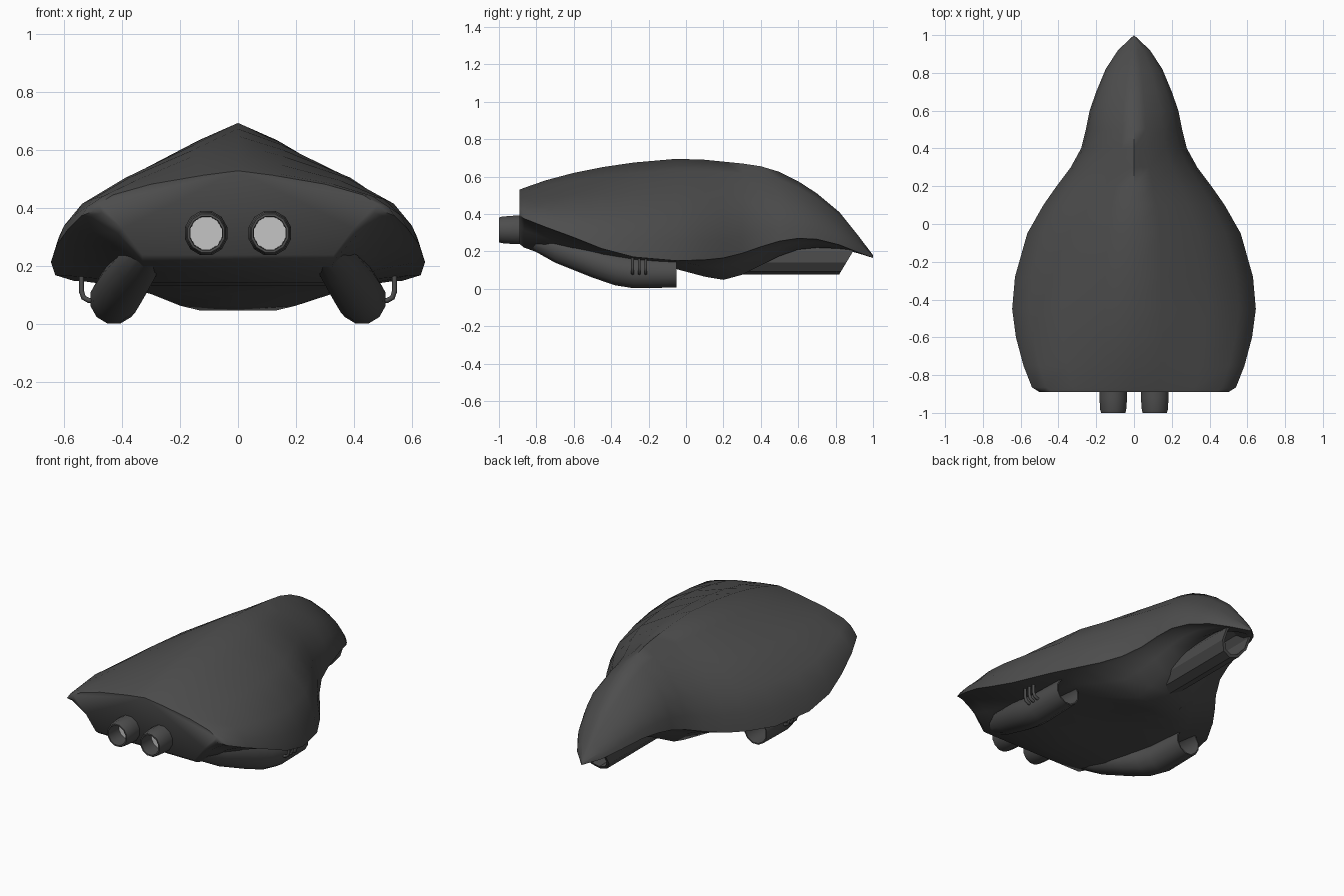
import bpy, bmesh, math
from mathutils import Vector

if "Cube" in bpy.data.objects:
    bpy.data.objects.remove(bpy.data.objects["Cube"])


def material(name, v):
    m = bpy.data.materials.new(name)
    m.diffuse_color = (v, v, v, 1)
    m.use_nodes = True
    m.node_tree.nodes["Principled BSDF"].inputs["Base Color"].default_value = m.diffuse_color
    return m


HULL = material("dark grey", 0.075)
GLOW = material("pale grey", 0.56)


def loft(name, rings, mat, cap_start=True, cap_end=True, angle=50):
    """Skin a list of equal-length point rings."""
    bm = bmesh.new()
    vs = [[bm.verts.new(p) for p in r] for r in rings]
    n = len(rings[0])
    for a, b in zip(vs, vs[1:]):
        for i in range(n):
            j = (i + 1) % n
            bm.faces.new((a[i], a[j], b[j], b[i]))
    if cap_start:
        bm.faces.new(vs[0][::-1])
    if cap_end:
        bm.faces.new(vs[-1])
    bmesh.ops.remove_doubles(bm, verts=bm.verts, dist=0.0005)
    bmesh.ops.recalc_face_normals(bm, faces=bm.faces)
    me = bpy.data.meshes.new(name)
    bm.to_mesh(me)
    bm.free()
    ob = bpy.data.objects.new(name, me)
    bpy.context.collection.objects.link(ob)
    me.materials.append(mat)
    bpy.ops.object.select_all(action='DESELECT')
    ob.select_set(True)
    bpy.context.view_layer.objects.active = ob
    bpy.ops.object.shade_smooth_by_angle(angle=math.radians(angle))
    return ob


def ring(x, y, z, r, n=12, shear=0.0):
    """Circle facing along y; shear slants it."""
    pts = []
    for i in range(n):
        a = math.tau * (i + 0.5) / n
        dz = r * math.sin(a) / math.cos(math.pi / n)
        pts.append((x + r * math.cos(a), y + shear * dz, z + dz))
    return pts


# Hull stations: y, half width, ridge z, rim z, keel half width, keel z
stations = [
    (-.89, .50, .53, .39, .33, .24), (-.865, .54, .54, .375, .33, .22),
    (-.75, .585, .58, .33, .32, .18), (-.6, .625, .62, .275, .32, .145),
    (-.45, .645, .65, .215, .32, .135), (-.28, .63, .675, .17, .32, .13),
    (-.05, .565, .695, .15, .30, .105), (.1, .48, .69, .155, .20, .065),
    (.2, .41, .68, .165, .13, .048), (.3, .335, .67, .19, .13, .075),
    (.4, .28, .655, .225, .12, .125), (.5, .255, .625, .255, .11, .175),
    (.6, .235, .575, .27, .10, .21), (.7, .20, .51, .265, .10, .22),
    (.82, .15, .41, .235, .08, .215), (.92, .085, .285, .195, .04, .19),
    (1.0, 0, .18, .165, 0, .165),
]
dome = [(0, 1), (.24, .89), (.6, .67), (.86, .41), (.96, .19), (1, 0)]

# Hull with domed shell and hollow-sided keel
rings = []
for y, w, top, rim, kw, kz in stations:
    half = [(u * w, rim + v * (top - rim)) for u, v in dome]
    half += [(w * .94, rim + (kz - rim) * .03),
             (w + (kw - w) * .6, rim + (kz - rim) * .4),
             (kw, kz),
             (0, kz + (.04 if .45 < y < .9 else 0))]
    full = half + [(-x, z) for x, z in half[-2:0:-1]]
    rings.append([(x, y, z) for x, z in full])
loft("hull", rings, HULL, cap_end=False, angle=60)

# Slanted open barrel under the nose
loft("nose_barrel", [ring(0, .2, .17, .09, 10), ring(0, .875, .17, .09, 10, .6),
                     ring(0, .875, .17, .075, 10, .6), ring(0, .55, .17, .075, 10)],
     HULL, angle=30)

for side, s in (("right", 1), ("left", -1)):
    # Rear engine nozzle with a recessed pale disc
    x, z = s * .11, .315
    loft(side + "_engine", [ring(x, -.8, z, .076), ring(x, -.92, z, .076),
                            ring(x, -.985, z, .071), ring(x, -1, z, .066),
                            ring(x, -1, z, .058), ring(x, -.9, z, .056)],
         HULL, cap_end=False)
    loft(side + "_engine_disc", [ring(x, -.905, z, .057), ring(x, -.9, z, .057)], GLOW)

    # Underslung intake pod, open at its forward end
    path = [(.29, -.86, .275, .045), (.34, -.7, .215, .075), (.39, -.5, .145, .085),
            (.415, -.38, .105, .086), (.428, -.28, .087, .084), (.43, -.05, .085, .078),
            (.43, -.05, .085, .071), (.43, -.3, .088, .071)]
    loft(side + "_intake_pod", [ring(s * a, b, c, r) for a, b, c, r in path], HULL)

    # Three thin hooked pipes joining pod and hull
    for k, y in enumerate((-.285, -.25, -.215)):
        cu = bpy.data.curves.new("pipe", 'CURVE')
        cu.dimensions = '3D'
        cu.bevel_depth = .009
        cu.bevel_resolution = 1
        cu.use_fill_caps = True
        sp = cu.splines.new('POLY')
        pts = [(.54, .19), (.54, .115), (.533, .093), (.515, .083), (.49, .083)]
        sp.points.add(len(pts) - 1)
        for p, (a, c) in zip(sp.points, pts):
            p.co = (s * a, y, c, 1)
        cu.materials.append(HULL)
        ob = bpy.data.objects.new(f"{side}_pipe_{k + 1}", cu)
        bpy.context.collection.objects.link(ob)
